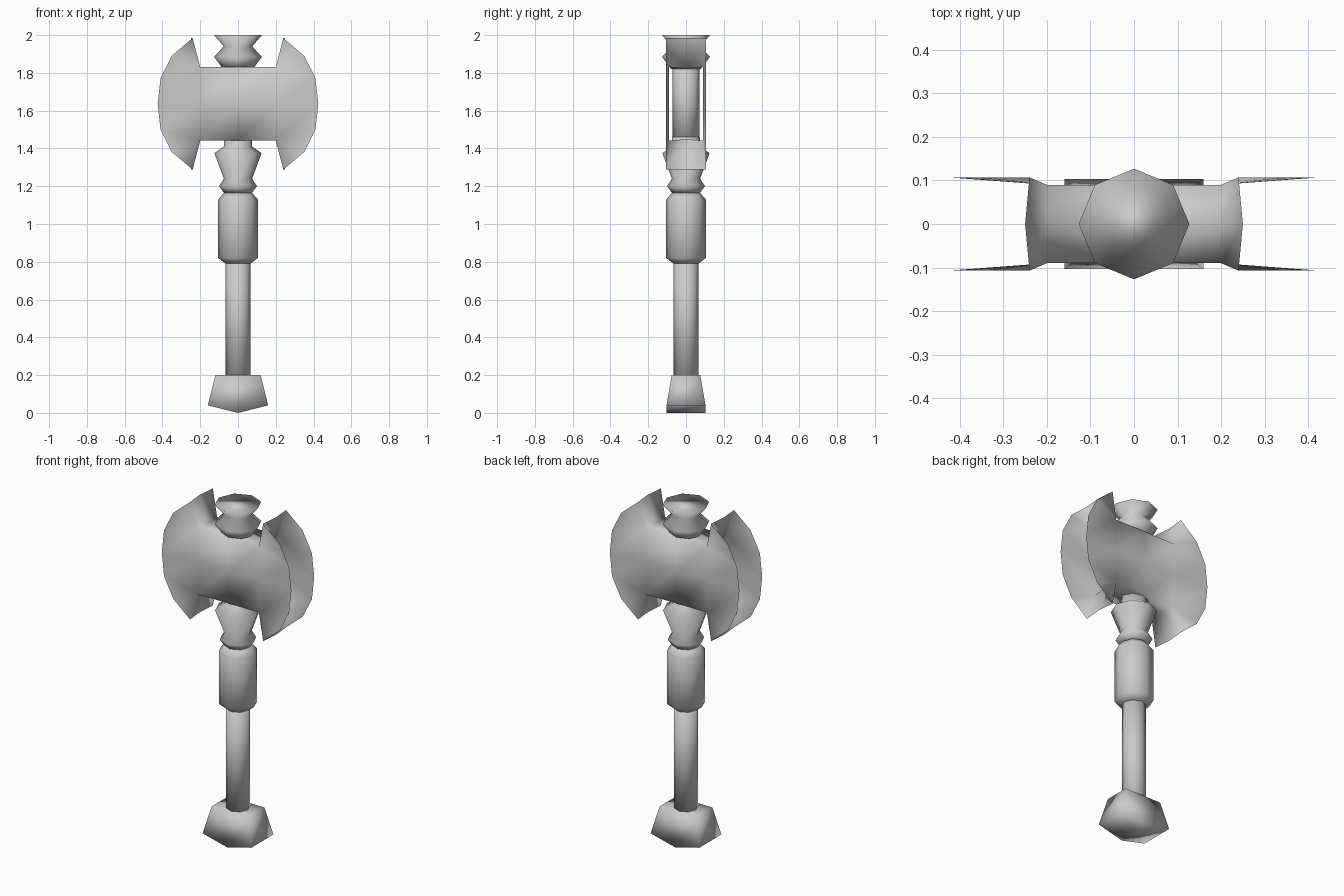
import bpy, bmesh, math

if "Cube" in bpy.data.objects:
    bpy.data.objects.remove(bpy.data.objects["Cube"])

steel = bpy.data.materials.new("grey_steel")
steel.diffuse_color = (0.6, 0.6, 0.6, 1)
steel.use_nodes = True
steel.node_tree.nodes["Principled BSDF"].inputs["Base Color"].default_value = steel.diffuse_color


def finish(name, bm):
    bmesh.ops.remove_doubles(bm, verts=bm.verts, dist=0.0005)
    me = bpy.data.meshes.new(name)
    bm.to_mesh(me)
    bm.free()
    me.materials.append(steel)
    for p in me.polygons:
        p.use_smooth = True
    ob = bpy.data.objects.new(name, me)
    bpy.context.collection.objects.link(ob)
    return ob


def lathe(name, profile, sides=8):
    """Closed turned part from (radius, height) pairs, bottom to top."""
    bm = bmesh.new()
    rings = []
    for r, z in profile:
        rings.append([bm.verts.new((r * math.cos(2 * math.pi * i / sides),
                                    r * math.sin(2 * math.pi * i / sides), z))
                      for i in range(sides)])
    for a, b in zip(rings, rings[1:]):
        for i in range(sides):
            j = (i + 1) % sides
            bm.faces.new((a[i], a[j], b[j], b[i]))
    bm.faces.new(rings[0][::-1])
    bm.faces.new(rings[-1])
    return finish(name, bm)


def mirrored(name, pts, faces, z_mid, z_signs):
    """Repeat a corner patch (x > 0, y < 0) across x, y and optionally z."""
    bm = bmesh.new()
    for sx in (1, -1):
        for sy in (1, -1):
            for sz in z_signs:
                vs = {k: bm.verts.new((sx * x, -sy * y, z_mid + sz * z))
                      for k, (x, y, z) in pts.items()}
                for f in faces:
                    loop = [vs[k] for k in f.split()]
                    bm.faces.new(loop if sx * sy * sz > 0 else loop[::-1])
    return finish(name, bm)


# Turned handle parts
lathe("shaft", [(0.066, 0.15), (0.066, 0.85)])
lathe("grip", [(0.066, 0.79), (0.105, 0.82), (0.105, 1.13), (0.075, 1.165)])
lathe("lower_collar", [(0.075, 1.165), (0.1, 1.2), (0.075, 1.24),
                       (0.125, 1.375), (0.075, 1.41), (0.075, 1.46)])
lathe("head_core", [(0.072, 1.42), (0.072, 1.86)])
lathe("top_finial", [(0.078, 1.82), (0.127, 1.885), (0.075, 1.94), (0.127, 2.0)])

# Pommel: tapered block with a ridge underneath
mirrored("pommel",
         {"t0": (0, 0.076, 0.2), "t1": (0.12, 0.076, 0.2),
          "m1": (0.16, 0.103, 0.04), "b0": (0, 0.103, 0),
          "ct": (0, 0, 0.2), "et": (0.12, 0, 0.2),
          "em": (0.16, 0, 0.04), "cb": (0, 0, 0)},
         ["b0 m1 t1 t0", "t0 t1 et ct", "m1 em et t1", "b0 cb em m1"],
         0, (1,))

# Axe head: hollow sleeve open at the sides, with four thin curved blades
mirrored("axe_head",
         {"c0": (0, 0.09, 0), "c1": (0, 0.09, 0.195),
          "m": (0.2, 0.09, 0), "a": (0.2, 0.09, 0.195),
          "h": (0.24, 0.107, 0.348), "p1": (0.35, 0.107, 0.255),
          "p2": (0.41, 0.107, 0.137), "p3": (0.425, 0.107, 0),
          "t0": (0, 0, 0.187), "ta": (0.2, 0, 0.187), "hw": (0.25, 0, 0.348)},
         ["c0 m a c1",                      # sleeve front
          "c1 a ta t0",                     # sleeve top
          "a h hw ta",                      # web between paired blades
          "a p1 h", "a p2 p1", "m p3 p2 a"],  # blade
         1.636, (1, -1))
